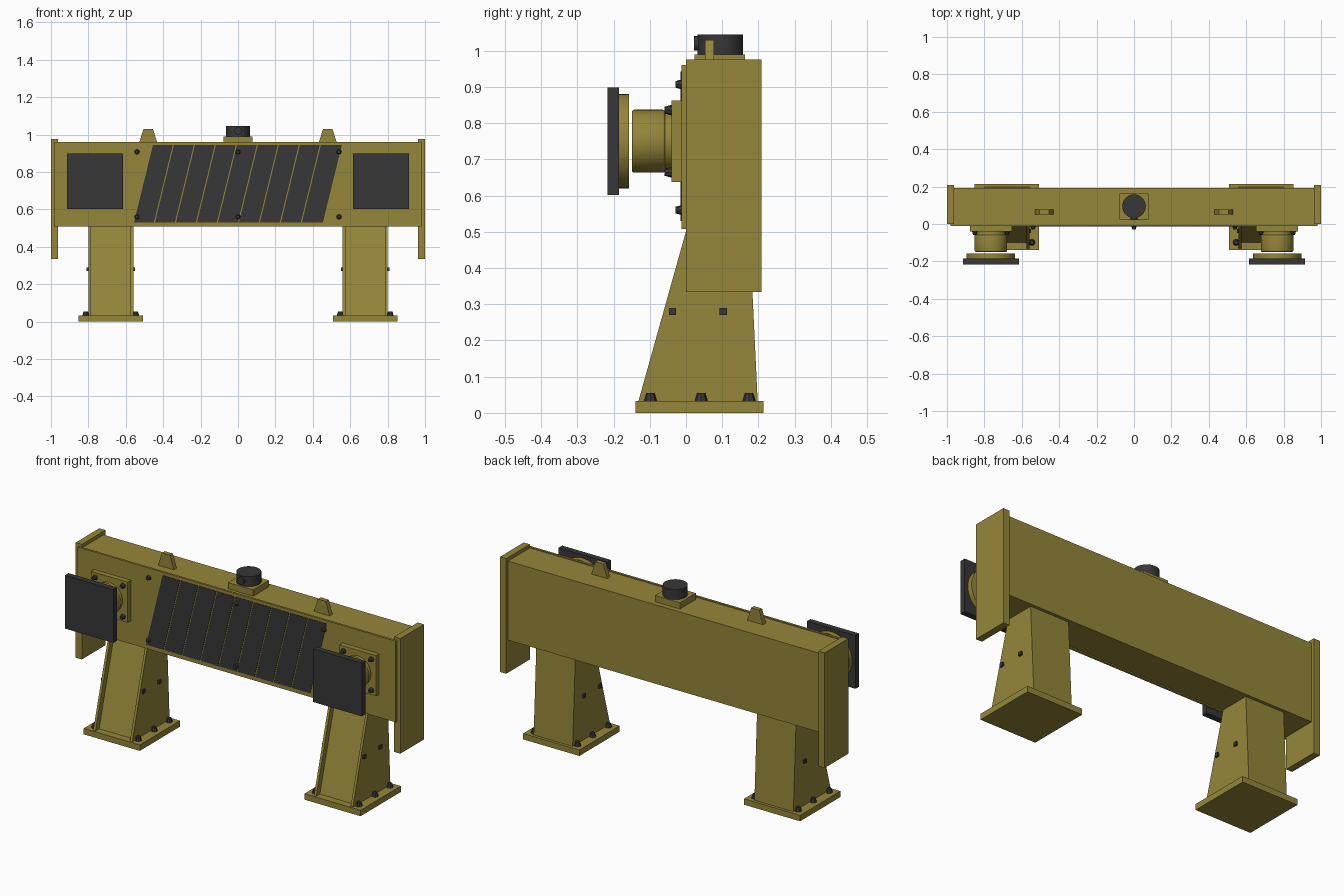
import bpy, bmesh, math
from mathutils import Matrix, Vector

if "Cube" in bpy.data.objects:
    bpy.data.objects.remove(bpy.data.objects["Cube"])


def material(name, rgb):
    m = bpy.data.materials.new(name)
    m.diffuse_color = (*rgb, 1)
    m.use_nodes = True
    m.node_tree.nodes["Principled BSDF"].inputs["Base Color"].default_value = m.diffuse_color
    return m


OLIVE = material("olive paint", (0.30, 0.236, 0.041))
DARK = material("dark grey", (0.038, 0.038, 0.040))


def finish(bm, name, mat, smooth=False):
    bmesh.ops.recalc_face_normals(bm, faces=bm.faces)
    me = bpy.data.meshes.new(name)
    bm.to_mesh(me)
    bm.free()
    me.materials.append(mat)
    ob = bpy.data.objects.new(name, me)
    bpy.context.collection.objects.link(ob)
    if smooth:
        bpy.ops.object.select_all(action='DESELECT')
        ob.select_set(True)
        bpy.context.view_layer.objects.active = ob
        bpy.ops.object.shade_smooth_by_angle(angle=math.radians(35))
    return ob


def box(name, x, y, z, mat=OLIVE):
    """Box from (min, max) ranges."""
    bm = bmesh.new()
    bmesh.ops.create_cube(bm, size=1)
    for v in bm.verts:
        v.co = [r[0] + (c + 0.5) * (r[1] - r[0]) for c, r in zip(v.co, (x, y, z))]
    return finish(bm, name, mat)


def prism(name, pts, axis, lo, hi, mat=OLIVE):
    """Extrude a profile: (y, z) points along x, or (x, z) points along y."""
    bm = bmesh.new()
    place = (lambda p, d: (d, p[0], p[1])) if axis == 'x' else (lambda p, d: (p[0], d, p[1]))
    face = bm.faces.new([bm.verts.new(place(p, lo)) for p in pts])
    ext = bmesh.ops.extrude_face_region(bm, geom=[face])
    shift = Vector((hi - lo, 0, 0)) if axis == 'x' else Vector((0, hi - lo, 0))
    bmesh.ops.translate(bm, vec=shift,
                        verts=[g for g in ext['geom'] if isinstance(g, bmesh.types.BMVert)])
    return finish(bm, name, mat)


def round_part(name, start, direction, length, r1, r2, mat=OLIVE, seg=48, bevel=0):
    """Cylinder or cone growing from start along direction."""
    bm = bmesh.new()
    bmesh.ops.create_cone(bm, cap_ends=True, segments=seg, radius1=r1, radius2=r2, depth=length)
    if bevel:
        rims = [e for e in bm.edges if abs(e.verts[0].co.z - e.verts[1].co.z) < 1e-5]
        bmesh.ops.bevel(bm, geom=rims, offset=bevel, segments=3, profile=0.5, affect='EDGES')
    d = Vector(direction)
    rot = Vector((0, 0, 1)).rotation_difference(d).to_matrix().to_4x4()
    bm.transform(Matrix.Translation(Vector(start) + d * length / 2) @ rot)
    return finish(bm, name, mat, smooth=seg > 16)


FRONT = (0, -1, 0)
UP = (0, 0, 1)

# Cross beam with its front cover
box("beam", (-0.97, 0.97), (0, 0.192), (0.515, 0.955))
box("beam_front_cover", (-0.98, 0.98), (-0.012, 0.0), (0.508, 0.96))

# Slanted dark slats on the front
n, pitch, gap = 9, 1.01 / 9, 0.006
for i in range(n):
    b = -0.556 + i * pitch
    t = b + 0.101
    w = pitch - (gap if i < n - 1 else 0)
    prism(f"front_slat_{i + 1}", [(b, 0.53), (b + w, 0.53), (t + w, 0.943), (t, 0.943)],
          'y', -0.0145, -0.011, DARK)

# Cover bolts
for x in (-0.54, 0, 0.54):
    for z in (0.56, 0.907):
        round_part("cover_bolt", (x, -0.011, z), FRONT, 0.018, 0.014, 0.009, DARK, 8)

# Top sensor: plate, puck and small front button
box("sensor_plate", (-0.077, 0.077), (0.023, 0.163), (0.95, 0.99))
round_part("sensor_puck", (0, 0.095, 0.99), UP, 0.055, 0.063, 0.063, DARK)
round_part("sensor_button", (0, 0.036, 1.02), FRONT, 0.014, 0.02, 0.02, DARK, 16)

for s, side in ((-1, "left"), (1, "right")):
    # End plate
    box(f"{side}_end_plate", sorted((s * 0.962, s * 1.0)), (0, 0.208), (0.334, 0.975))

    # Lifting lug
    c = s * 0.48
    prism(f"{side}_lifting_lug", [(c - 0.05, 0.95), (c + 0.05, 0.95), (c + 0.025, 1.03),
                                  (c - 0.025, 1.03)], 'y', 0.052, 0.077)

    # Leg: recessed body between two front rails
    c = s * 0.68
    front = lambda z, y0: y0 + 0.28 * (z - 0.03)
    back = lambda z: 0.198 - 0.048 * (z - 0.03)
    lo, hi = 0.03, 0.545
    prism(f"{side}_leg", [(front(lo, -0.1), lo), (back(lo), lo), (back(hi), hi),
                          (front(hi, -0.1), hi)], 'x', c - 0.12, c + 0.12)
    for x in (c - 0.12, c + 0.106):
        prism(f"{side}_leg_rail", [(front(lo, -0.132), lo), (front(lo, -0.1), lo),
                                   (front(hi, -0.1), hi), (front(hi, -0.132), hi)],
              'x', x, x + 0.014)

    # Foot plate and its bolts
    box(f"{side}_foot_plate", (c - 0.173, c + 0.173), (-0.14, 0.214), (0, 0.033))
    for d in (-1, 1):
        for y in (-0.098, 0.042, 0.174):
            round_part(f"{side}_foot_bolt", (c + d * 0.134, y, 0.032), UP, 0.023,
                       0.018, 0.011, DARK, 8)
        # Leg side bolts
        for y in (-0.037, 0.103):
            x = c + d * 0.12
            box(f"{side}_leg_side_bolt", sorted((x - d * 0.004, x + d * 0.01)),
                (y - 0.01, y + 0.01), (0.27, 0.29), DARK)

    # Buffer: flange, collar, barrel, disc and square pad
    c, z = s * 0.765, 0.75
    box(f"{side}_buffer_flange", (c - 0.113, c + 0.113), (-0.04, -0.01), (z - 0.113, z + 0.113))
    round_part(f"{side}_buffer_collar", (c, -0.038, z), FRONT, 0.024, 0.082, 0.082)
    round_part(f"{side}_buffer_barrel", (c, -0.058, z), FRONT, 0.091, 0.087, 0.087, bevel=0.006)
    round_part(f"{side}_buffer_disc", (c, -0.157, z), FRONT, 0.029, 0.13, 0.13)
    box(f"{side}_buffer_pad", (c - 0.15, c + 0.15), (-0.217, -0.185), (z - 0.148, z + 0.148), DARK)
    for dx in (-0.086, 0.086):
        for dz in (-0.086, 0.086):
            round_part(f"{side}_flange_bolt", (c + dx, -0.039, z + dz), FRONT, 0.021,
                       0.015, 0.009, DARK, 8)
